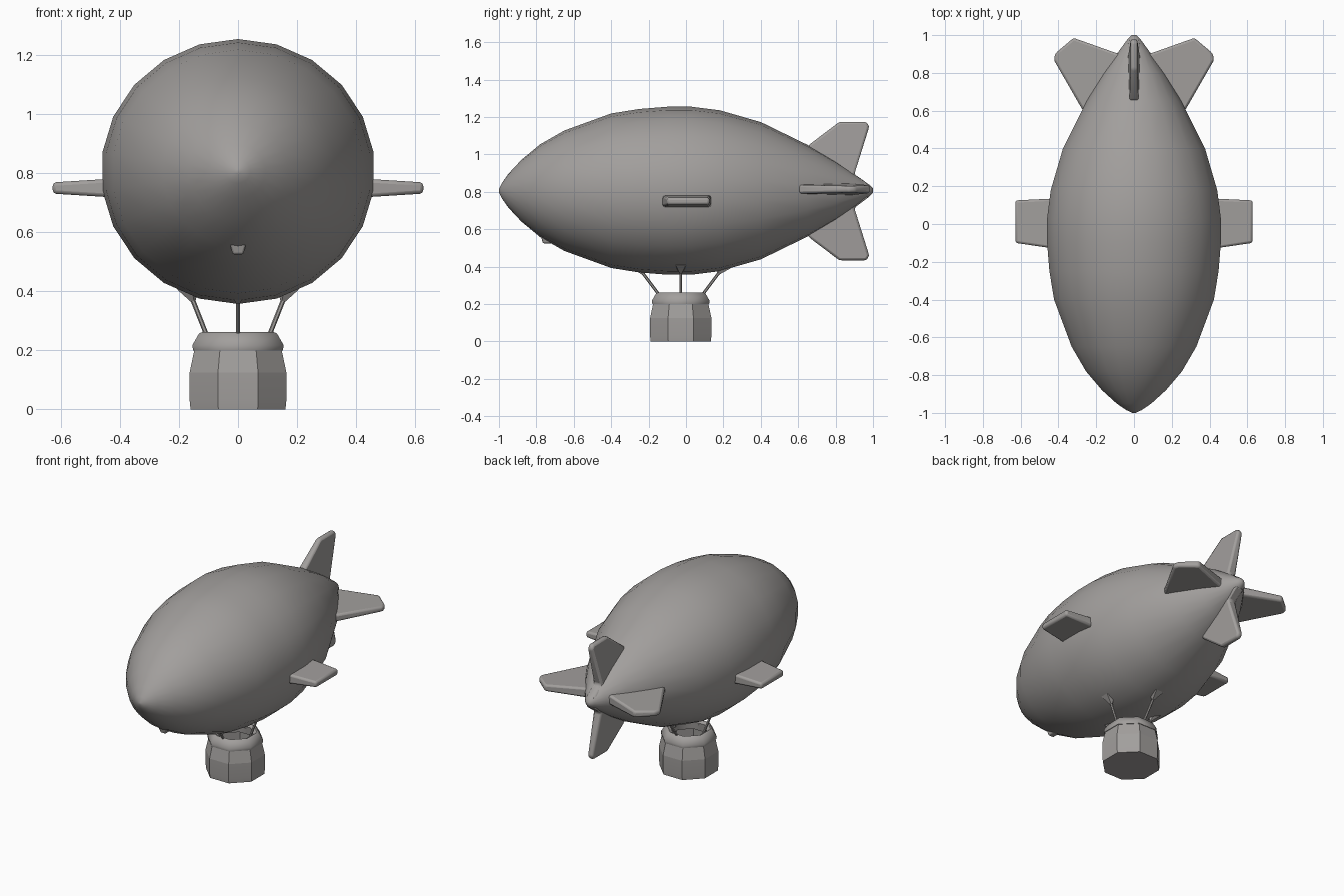
import bpy, bmesh, math
from mathutils import Vector, Matrix

cube = bpy.data.objects.get("Cube")
if cube:
    bpy.data.objects.remove(cube)

GREY = (0.36, 0.345, 0.335, 1)
grey = bpy.data.materials.new("warm grey")
grey.use_nodes = True
grey.diffuse_color = GREY
grey.node_tree.nodes["Principled BSDF"].inputs["Base Color"].default_value = GREY


def finish(name, bm, angle=40, bevel=0):
    bmesh.ops.recalc_face_normals(bm, faces=bm.faces)
    mesh = bpy.data.meshes.new(name)
    bm.to_mesh(mesh)
    bm.free()
    mesh.materials.append(grey)
    obj = bpy.data.objects.new(name, mesh)
    bpy.context.collection.objects.link(obj)
    if bevel:
        mod = obj.modifiers.new("soft edges", "BEVEL")
        mod.width, mod.segments, mod.limit_method = bevel, 2, "ANGLE"
    for other in bpy.context.selected_objects:
        other.select_set(False)
    bpy.context.view_layer.objects.active = obj
    obj.select_set(True)
    bpy.ops.object.shade_smooth_by_angle(angle=math.radians(angle))
    return obj


def loft(bm, rings, closed=False):
    """Skin a list of equal rings; cap both ends unless the loft closes on itself."""
    loops = [[bm.verts.new(p) for p in ring] for ring in rings]
    pairs = list(zip(loops, loops[1:])) + ([(loops[-1], loops[0])] if closed else [])
    faces = []
    for a, b in pairs:
        n = len(a)
        faces.append([bm.faces.new((a[i], a[(i + 1) % n], b[(i + 1) % n], b[i])) for i in range(n)])
    if not closed:
        bm.faces.new(loops[0])
        bm.faces.new(loops[-1])
    return faces


def blade(name, outline, root_half, tip_half, matrix, bevel=0.012):
    """Flat fin: outline of (outward, along) points, thinning outward."""
    bm = bmesh.new()
    low = min(u for u, v in outline)
    span = max(u for u, v in outline) - low
    rings = []
    for side in (-1, 1):
        ring = []
        for u, v in outline:
            t = (u - low) / span
            ring.append(matrix @ Vector((u, v, side * (root_half + (tip_half - root_half) * t))))
        rings.append(ring)
    loft(bm, rings)
    return finish(name, bm, 50, bevel)


def rod(name, a, b, r1, r2, sides=6):
    a, b = Vector(a), Vector(b)
    bm = bmesh.new()
    turn = (b - a).to_track_quat("Z", "Y").to_matrix().to_4x4()
    bmesh.ops.create_cone(bm, cap_ends=True, segments=sides, radius1=r1, radius2=r2,
                          depth=(b - a).length, matrix=Matrix.Translation((a + b) / 2) @ turn)
    return finish(name, bm)


# Envelope: profile of (y, radius) turned about the long axis
AXIS_Z = 0.806
profile = [(-1, 0.008), (-0.985, 0.04), (-0.95, 0.09), (-0.88, 0.165), (-0.78, 0.248),
           (-0.65, 0.322), (-0.4, 0.413), (-0.25, 0.437), (-0.1, 0.449), (0.03, 0.449),
           (0.18, 0.43), (0.4, 0.367), (0.65, 0.245), (0.8, 0.157), (0.92, 0.075),
           (0.98, 0.032), (1, 0.012)]
SIDES = 22
bm = bmesh.new()
loft(bm, [[(1.035 * r * math.sin(math.tau * i / SIDES), y, AXIS_Z + r * math.cos(math.tau * i / SIDES))
           for i in range(SIDES)] for y, r in profile])
finish("envelope", bm, 60)

# Tail fins: the blade plane is turned about the long axis
vertical_outline = [(0.02, 0.6), (0.235, 0.655), (0.36, 0.82), (0.36, 0.965), (0.335, 0.98), (0.08, 0.9), (0.02, 0.98)]
side_outline = [(0.02, 0.6), (0.27, 0.6), (0.425, 0.87), (0.415, 0.905), (0.32, 0.985), (0.08, 0.9), (0.02, 0.98)]
tail = Matrix.Translation((0, 0, AXIS_Z + 0.008))
for name, outline, angle in (("upper_fin", vertical_outline, -90), ("lower_fin", vertical_outline, 90),
                             ("left_fin", side_outline, 0), ("right_fin", side_outline, 180)):
    # The lower fin hangs slightly further from the axis than the upper one
    shift = Matrix.Translation((0, 0, -0.02)) if name == "lower_fin" else Matrix()
    blade(name, outline, 0.034, 0.017, shift @ tail @ Matrix.Rotation(math.radians(angle), 4, "Y"))

# Short wings amidships
wing_outline = [(0.42, -0.13), (0.628, -0.1), (0.628, 0.125), (0.42, 0.135)]
for name, side in (("left_wing", 1), ("right_wing", -1)):
    blade(name, wing_outline, 0.032, 0.019, Matrix.Translation((0, 0, 0.75)) @ Matrix.Scale(side, 4, (1, 0, 0)))

# Small keel under the nose
bm = bmesh.new()
loft(bm, [[(s * w, y, z) for s, y in ((-1, front), (1, front), (1, back), (-1, back))]
          for w, front, back, z in ((0.018, -0.765, -0.64, 0.525), (0.038, -0.785, -0.58, 0.6))])
finish("nose_keel", bm, 30, 0.006)

# Gondola: eight-sided open basket
MID_Y = -0.028


def octagon(radius, z):
    reach = radius / math.cos(math.pi / 8)
    return [(reach * math.cos((i + 0.5) * math.pi / 4),
             MID_Y + reach * math.sin((i + 0.5) * math.pi / 4), z) for i in range(8)]


bm = bmesh.new()
bands = loft(bm, [octagon(r, z) for r, z in ((0.161, 0), (0.164, 0.03), (0.164, 0.125), (0.146, 0.21),
                                             (0.12, 0.21), (0.13, 0.04))])
bmesh.ops.inset_individual(bm, faces=bands[2], thickness=0.013, depth=-0.012)
finish("basket", bm, 35)

# Padded rim around the basket top
bm = bmesh.new()
loft(bm, [octagon(r, z) for r, z in ((0.152, 0.2), (0.155, 0.217), (0.132, 0.257),
                                     (0.12, 0.262), (0.1, 0.25), (0.105, 0.2))], closed=True)
finish("basket_rim", bm, 45)

# Four suspension struts with flared pads against the envelope
for name, dx, dy, top in (("left", 1, 0, 0.4), ("right", -1, 0, 0.4),
                          ("front", 0, -1, 0.395), ("back", 0, 1, 0.395)):
    wide = 0.165 if dx else 0.225
    foot = Vector((dx * 0.1, MID_Y + dy * 0.105, 0.235))
    head = Vector((dx * wide, MID_Y + dy * wide, top))
    rod(name + "_strut", foot, head, 0.008, 0.008)
    rod(name + "_strut_pad", head.lerp(foot, 0.2), head.lerp(foot, -0.12), 0.01, 0.045, 5)
